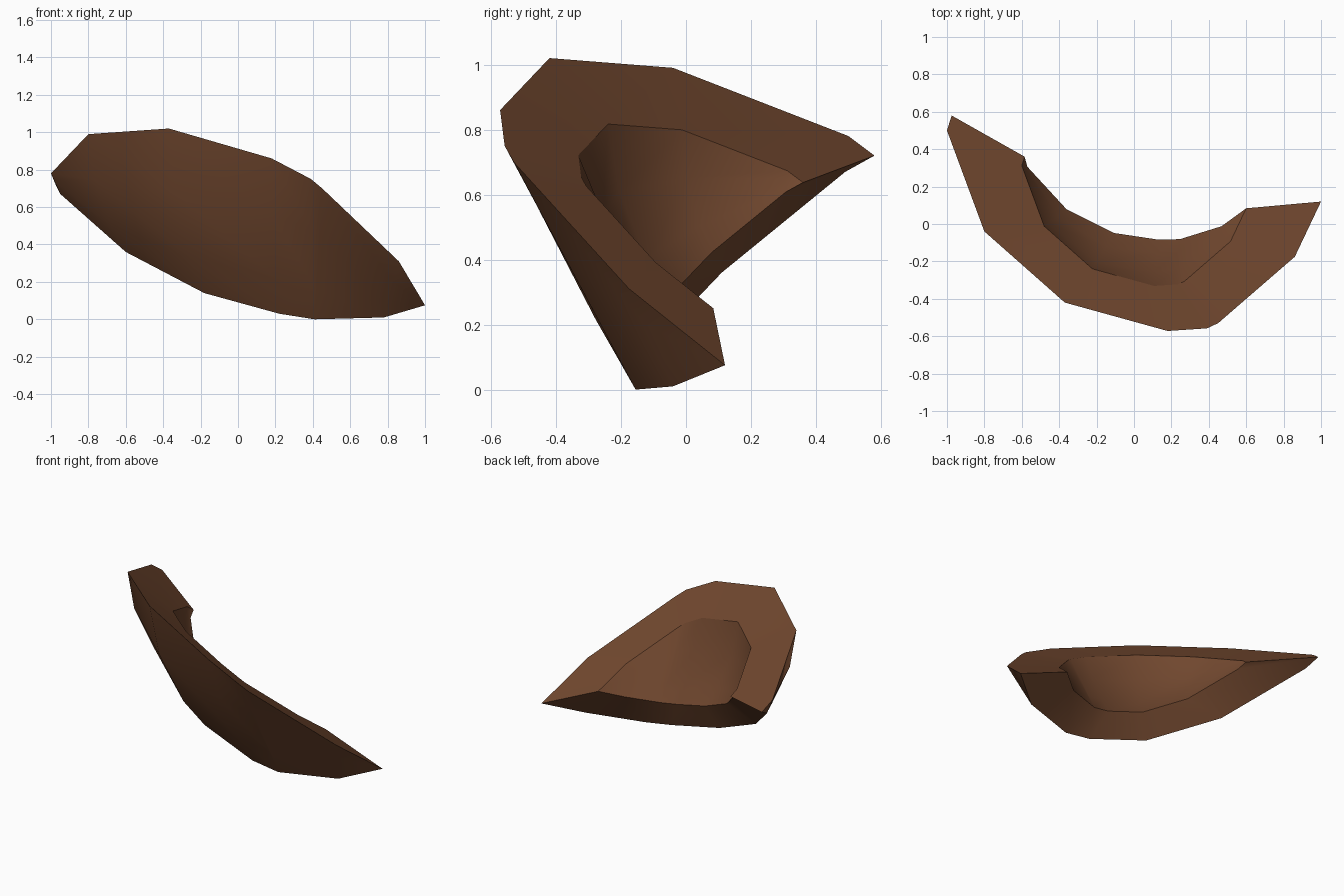
import bpy, bmesh
from mathutils import Vector

if "Cube" in bpy.data.objects:
    bpy.data.objects.remove(bpy.data.objects["Cube"])

# Broken rim of the shard: upper and lower edges run between two pointed tips.
# Each column is (upper point, lower point, outward bulge between them).
LEFT_TIP = (-0.975, 0.58, 0.72)
RIGHT_TIP = (1.0, 0.12, 0.075)
COLUMNS = [
    ((-1.00, 0.50, 0.78), (-0.95, 0.49, 0.67), 0.0),
    ((-0.80, -0.04, 0.99), (-0.60, 0.11, 0.36), 0.058),
    ((-0.37, -0.42, 1.02), (-0.18, -0.10, 0.14), 0.08),
    ((0.18, -0.572, 0.86), (0.22, -0.16, 0.03), 0.033),
    ((0.39, -0.558, 0.75), (0.41, -0.155, 0.0), 0.0),
    ((0.45, -0.53, 0.70), (0.41, -0.155, 0.0), 0.0),
    ((0.86, -0.175, 0.31), (0.78, -0.04, 0.01), 0.0),
]
ROWS = (0, 0.36, 0.76, 1)
CENTRE = Vector((0, 0.03, 0.513))  # centre of the hollow
INNER = 0.6                        # inner surface is the outer one shrunk

bm = bmesh.new()


def column_points(i):
    """Points down one bulging column of the skin."""
    top, low, bulge = Vector(COLUMNS[i][0]), Vector(COLUMNS[i][1]), COLUMNS[i][2]
    if not bulge:
        return [top.lerp(low, t) for t in ROWS]
    before, after = COLUMNS[i - 1], COLUMNS[i + 1]
    along = Vector(after[0]) + Vector(after[1]) - Vector(before[0]) - Vector(before[1])
    out = (low - top).cross(along).normalized()
    return [top.lerp(low, t) + out * bulge * 4 * t * (1 - t) for t in ROWS]


def skin(scale):
    """Curved skin between the two edges; returns its upper and lower chains."""
    made = {}

    def place(p):
        key = tuple(round(c, 4) for c in p)
        if key not in made:
            made[key] = bm.verts.new(CENTRE + (Vector(p) - CENTRE) * scale)
        return made[key]
    n = len(ROWS)
    grid = [[place(LEFT_TIP)] * n]
    grid += [[place(p) for p in column_points(i)] for i in range(len(COLUMNS))]
    grid += [[place(RIGHT_TIP)] * n]
    for a, b in zip(grid, grid[1:]):
        for j in range(n - 1):
            ring = list(dict.fromkeys([a[j], a[j + 1], b[j + 1], b[j]]))
            if len(ring) > 2:
                bm.faces.new(ring).smooth = True
    return [c[0] for c in grid], [c[-1] for c in grid]


outer, inner = skin(1.0), skin(INNER)

# Flat broken rim joining the outer and inner skins, with crisp edges
for o, n in zip(outer, inner):
    for i in range(len(o) - 1):
        if o[i] != o[i + 1]:
            bm.faces.new([o[i], o[i + 1], n[i + 1], n[i]]).smooth = True
            bm.edges.get((o[i], o[i + 1])).smooth = False
            bm.edges.get((n[i], n[i + 1])).smooth = False
for end in (0, -1):
    bm.edges.get((outer[0][end], inner[0][end])).smooth = False

bmesh.ops.recalc_face_normals(bm, faces=bm.faces)
mesh = bpy.data.meshes.new("shell_shard")
bm.to_mesh(mesh)
bm.free()

shard = bpy.data.objects.new("shell_shard", mesh)
bpy.context.collection.objects.link(shard)
brown = bpy.data.materials.new("dark_brown")
brown.diffuse_color = (0.17, 0.066, 0.029, 1)
brown.use_nodes = True
brown.node_tree.nodes["Principled BSDF"].inputs["Base Color"].default_value = brown.diffuse_color
mesh.materials.append(brown)
